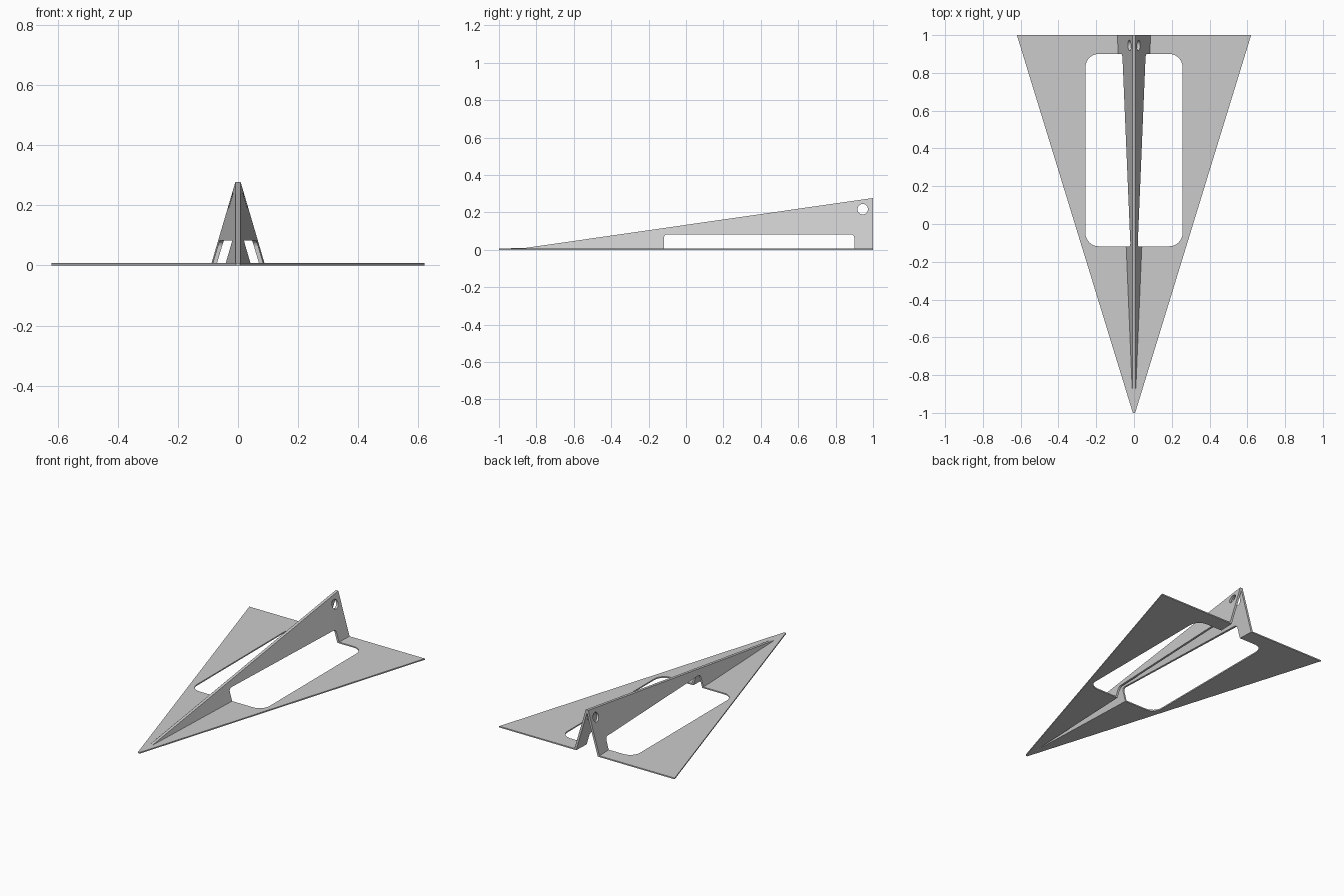
import bpy, bmesh, math
from mathutils import Vector

cube = bpy.data.objects.get("Cube")
if cube:
    bpy.data.objects.remove(cube, do_unlink=True)

grey = bpy.data.materials.new("light_grey")
grey.use_nodes = True
COLOUR = (0.6, 0.6, 0.6, 1)
grey.diffuse_color = COLOUR
grey.node_tree.nodes["Principled BSDF"].inputs["Base Color"].default_value = COLOUR


def make_object(name, bm):
    bmesh.ops.recalc_face_normals(bm, faces=bm.faces[:])
    mesh = bpy.data.meshes.new(name)
    bm.to_mesh(mesh)
    bm.free()
    mesh.materials.append(grey)
    obj = bpy.data.objects.new(name, mesh)
    bpy.context.collection.objects.link(obj)
    return obj


def loft(name, rings):
    bm = bmesh.new()
    rows = [[bm.verts.new(p) for p in ring] for ring in rings]
    n = len(rows[0])
    for a, b in zip(rows, rows[1:]):
        for i in range(n):
            j = (i + 1) % n
            bm.faces.new((a[i], a[j], b[j], b[i]))
    bm.faces.new(rows[0])
    bm.faces.new(rows[-1][::-1])
    return make_object(name, bm)


def rounded_rect(u0, u1, v0, v1, r, steps=8):
    points = []
    corners = ((u1 - r, v1 - r), (u0 + r, v1 - r), (u0 + r, v0 + r), (u1 - r, v0 + r))
    for q, (cu, cv) in enumerate(corners):
        for k in range(steps + 1):
            a = math.pi / 2 * (q + k / steps)
            points.append((cu + r * math.cos(a), cv + r * math.sin(a)))
    return points


def section(y, wing, fold, ridge, top, inner, apex, thick=0.008):
    # Half cross-section of the folded sheet, mirrored about x = 0
    half = [(inner, 0), (wing, 0), (wing, thick), (fold, thick), (ridge, top)]
    outline = [(0, apex)] + half + [(-x, z) for x, z in reversed(half)]
    return [Vector((x, y, z)) for x, z in outline]


# Folded delta sheet: flat wings and a hollow raised keel
sheet = loft("folded_delta_sheet", [
    section(-1.0, 0.006, 0.004, 0.003, 0.0082, 0.001, 0.0005),
    section(-0.87, 0.046, 0.010, 0.009, 0.0085, 0.002, 0.001),
    section(1.0, 0.62, 0.088, 0.009, 0.277, 0.076, 0.258),
])

# Cutters: side opening under the keel, wing window, hanging hole
Y0, Y1 = -0.118, 0.90
side = rounded_rect(Y0, Y1, -0.1, 0.083, 0.02)
plan = rounded_rect(-0.257, 0.257, Y0, Y1, 0.07)
hole = [(0.945 + 0.028 * math.cos(a), 0.217 + 0.028 * math.sin(a))
        for a in (math.tau * k / 32 for k in range(32))]
cutters = [
    loft("keel_opening_cutter", [[(x, y, z) for y, z in side] for x in (-0.15, 0.15)]),
    loft("wing_window_cutter", [[(x, y, z) for x, y in plan] for z in (-0.05, 0.04)]),
    loft("hole_cutter", [[(x, y, z) for y, z in hole] for x in (-0.2, 0.2)]),
]

bpy.context.view_layer.objects.active = sheet
for cutter in cutters:
    cutter.hide_render = True
    mod = sheet.modifiers.new(cutter.name, 'BOOLEAN')
    mod.operation = 'DIFFERENCE'
    mod.solver = 'EXACT'
    mod.object = cutter
    bpy.ops.object.modifier_apply(modifier=mod.name)
for cutter in cutters:
    bpy.data.objects.remove(cutter, do_unlink=True)
